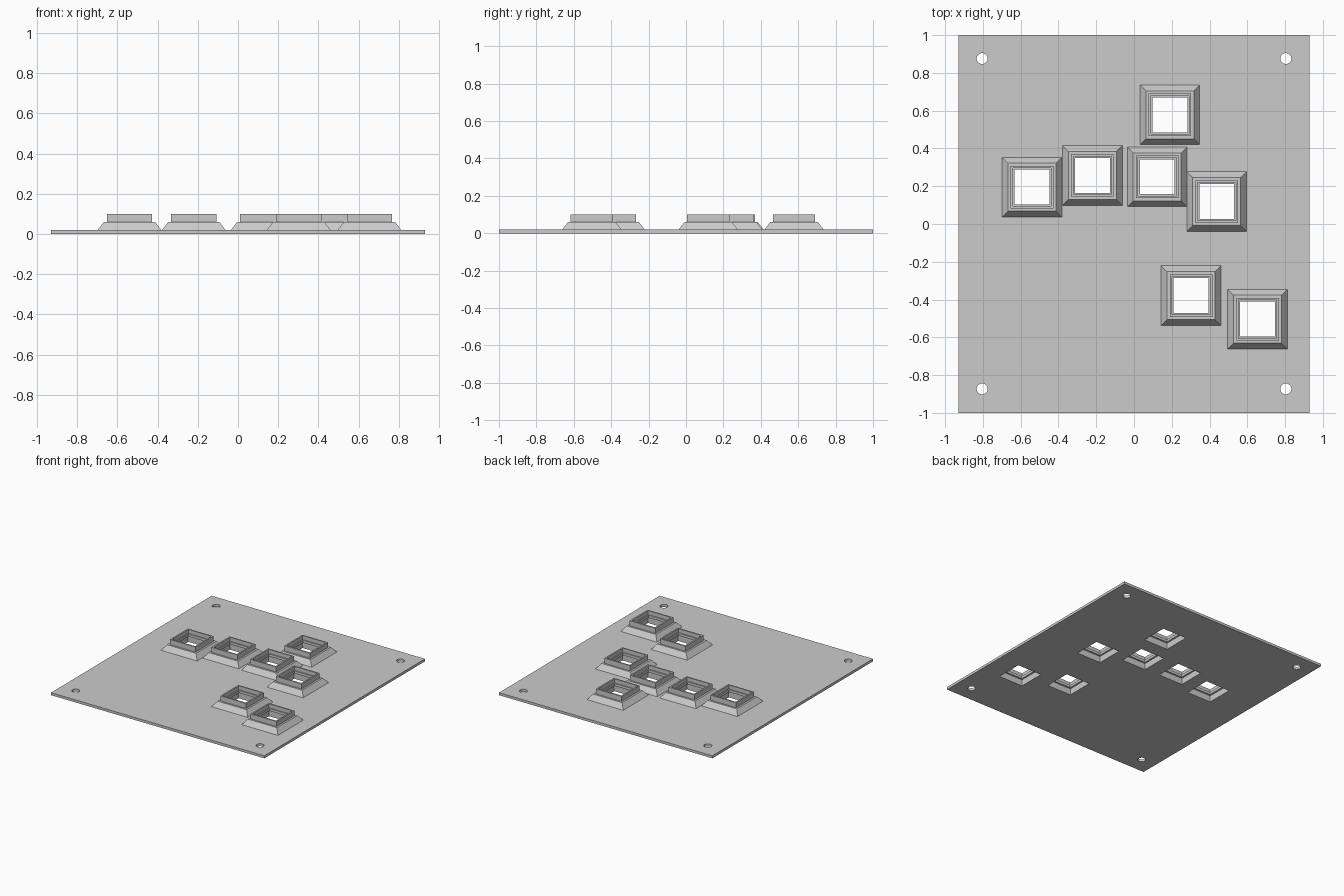
import bpy, bmesh
from mathutils import Matrix

if "Cube" in bpy.data.objects:
    bpy.data.objects.remove(bpy.data.objects["Cube"])

grey = bpy.data.materials.new("plain_grey")
grey.use_nodes = True
grey.diffuse_color = (0.6, 0.6, 0.6, 1)
grey.node_tree.nodes["Principled BSDF"].inputs["Base Color"].default_value = (0.6, 0.6, 0.6, 1)

THICK = 0.02
WELL = 0.106
CENTRES = [(-0.54, 0.195), (-0.22, 0.257), (0.123, 0.25), (0.438, 0.119),
           (0.19, 0.578), (0.302, -0.379), (0.654, -0.504)]


def make_object(name, bm):
    bmesh.ops.recalc_face_normals(bm, faces=bm.faces)
    mesh = bpy.data.meshes.new(name)
    bm.to_mesh(mesh)
    bm.free()
    mesh.materials.append(grey)
    obj = bpy.data.objects.new(name, mesh)
    bpy.context.collection.objects.link(obj)
    return obj


def add_box(bm, x, y, z, sx, sy, sz):
    bmesh.ops.create_cube(bm, matrix=Matrix.Translation((x, y, z)) @ Matrix.Diagonal((sx, sy, sz, 1)))


# Base plate
bm = bmesh.new()
add_box(bm, 0, 0, THICK / 2, 1.86, 2, THICK)
plate = make_object("base_plate", bm)

# Cutter for the socket wells and the corner screw holes
bm = bmesh.new()
for x, y in CENTRES:
    add_box(bm, x, y, 0, 2 * WELL, 2 * WELL, 0.2)
for x in (-0.804, 0.804):
    for y in (-0.873, 0.876):
        bmesh.ops.create_cone(bm, cap_ends=True, segments=32, radius1=0.029, radius2=0.029,
                              depth=0.2, matrix=Matrix.Translation((x, y, 0)))
cutter = make_object("hole_cutter", bm)
cutter.hide_render = True

cut = plate.modifiers.new("holes", "BOOLEAN")
cut.operation = "DIFFERENCE"
cut.solver = "EXACT"
cut.object = cutter
bpy.context.view_layer.objects.active = plate
bpy.ops.object.modifier_apply(modifier=cut.name)
bpy.data.objects.remove(cutter)

# Square socket: sloped skirt, collar, inner ledge and underside well (half width, height)
PROFILE = [(0.158, THICK), (0.127, 0.06), (0.1125, 0.06), (0.1125, 0.1), (0.101, 0.1),
           (0.101, 0.07), (0.0925, 0.07), (0.0925, 0.05), (WELL, 0.05), (WELL, THICK)]
CORNERS = [(-1, -1), (1, -1), (1, 1), (-1, 1)]

bm = bmesh.new()
rings = [[bm.verts.new((sx * h, sy * h, z)) for sx, sy in CORNERS] for h, z in PROFILE]
for low, high in zip(rings, rings[1:]):
    for i in range(4):
        j = (i + 1) % 4
        bm.faces.new((low[i], low[j], high[j], high[i]))
socket = make_object("socket_1", bm)
socket.location = (*CENTRES[0], 0)

# Repeat the socket
for n, (x, y) in enumerate(CENTRES[1:], 2):
    copy = bpy.data.objects.new(f"socket_{n}", socket.data)
    copy.location = (x, y, 0)
    bpy.context.collection.objects.link(copy)
